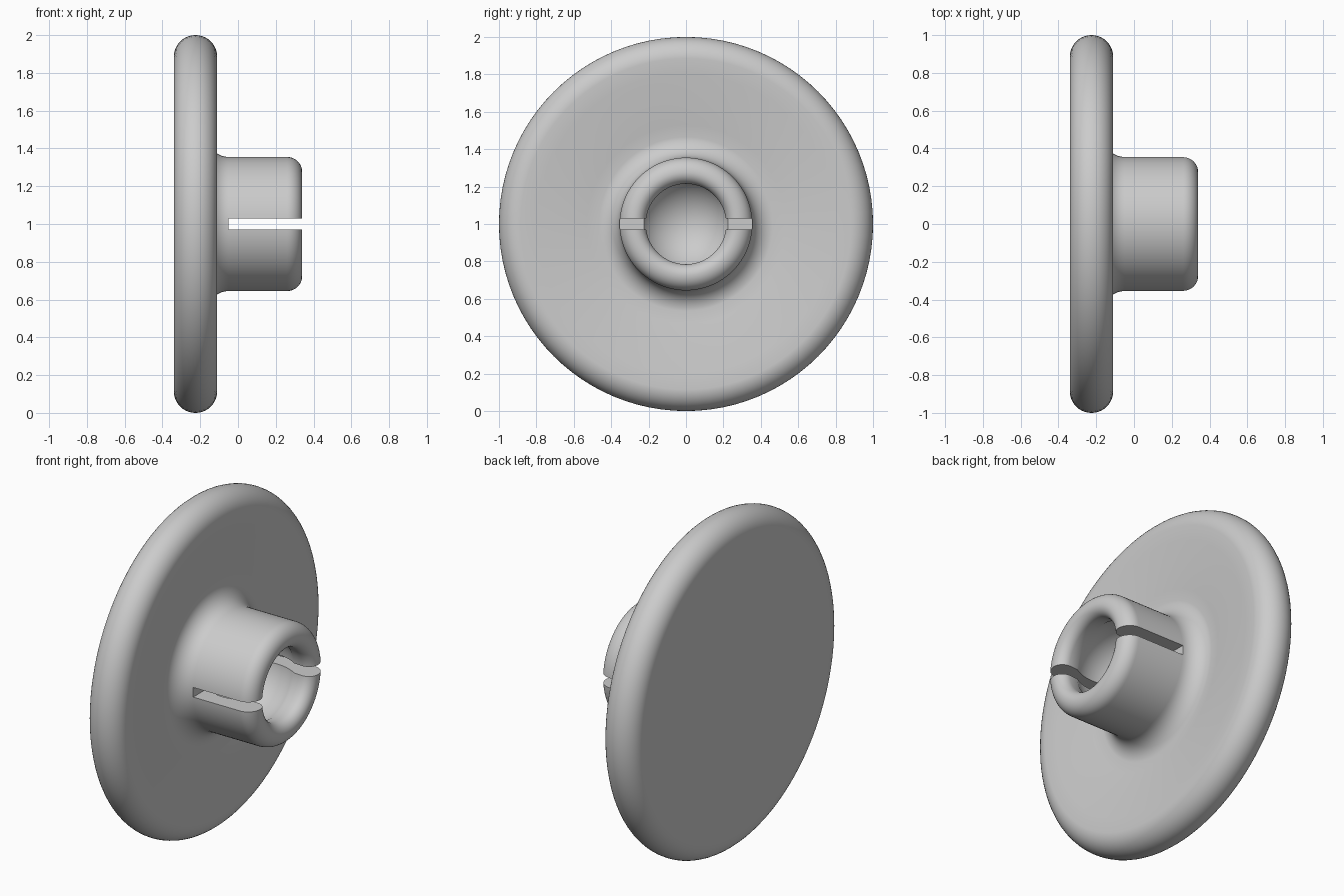
import bpy, bmesh
from math import sin, cos, pi, radians, atan2, sqrt
from mathutils import Matrix, Vector

if "Cube" in bpy.data.objects:
    bpy.data.objects.remove(bpy.data.objects["Cube"])

SEGMENTS = 96

grey = bpy.data.materials.new("light_grey")
grey.use_nodes = True
colour = (0.6, 0.6, 0.6, 1)
grey.diffuse_color = colour
grey.node_tree.nodes["Principled BSDF"].inputs["Base Color"].default_value = colour


def arc(x, r, radius, start, end, steps):
    """Points of an arc in the (axis, radius) plane, angles in degrees."""
    angles = [radians(start + (end - start) * i / steps) for i in range(steps + 1)]
    return [(x + radius * cos(a), r + radius * sin(a)) for a in angles]


def finish(bm, name):
    mesh = bpy.data.meshes.new(name)
    bm.to_mesh(mesh)
    bm.free()
    obj = bpy.data.objects.new(name, mesh)
    bpy.context.collection.objects.link(obj)
    mesh.materials.append(grey)
    return obj


# Profile: flat back, round rim, dished face, hub fillet, rolled lip, ball socket
ball_x, ball_r = 0.08, 0.26
mouth = 0.218
mouth_angle = atan2(mouth, sqrt(ball_r ** 2 - mouth ** 2)) * 180 / pi
profile = [(-0.34, 0), (-0.34, 0.6)]
profile += arc(-0.225, 0.885, 0.115, 180, 0, 20)
profile += [(-0.118, 0.8), (-0.135, 0.65), (-0.15, 0.53)]
profile += arc(-0.05, 0.465, 0.11, 180, 270, 10)
profile += arc(0.26, 0.275, 0.08, 90, 0, 10)
profile += arc(0.28, 0.275, 0.06, 0, -90, 10)
profile += arc(ball_x, 0, ball_r, mouth_angle, 180, 20)

# Revolved body about the x axis
bm = bmesh.new()
verts = [bm.verts.new((x, 0, max(r, 0))) for x, r in profile]
edges = [bm.edges.new(pair) for pair in zip(verts, verts[1:])]
bmesh.ops.spin(bm, geom=verts + edges, cent=(0, 0, 0), axis=(1, 0, 0),
               angle=2 * pi, steps=SEGMENTS)
bmesh.ops.remove_doubles(bm, verts=bm.verts, dist=0.0005)
bmesh.ops.recalc_face_normals(bm, faces=bm.faces)
bmesh.ops.translate(bm, verts=bm.verts, vec=(0, 0, 1))
body = finish(bm, "flanged_socket")

# Slot cutter through both sides of the hub
bm = bmesh.new()
slot = Matrix.Translation(Vector((0.2, 0, 1))) @ Matrix.Diagonal((0.5, 1, 0.058, 1))
bmesh.ops.create_cube(bm, size=1, matrix=slot)
cutter = finish(bm, "slot_cutter")
cutter.hide_render = True

cut = body.modifiers.new("slot", "BOOLEAN")
cut.object = cutter
cut.operation = "DIFFERENCE"
cut.solver = "EXACT"
bpy.ops.object.select_all(action="DESELECT")
bpy.context.view_layer.objects.active = body
body.select_set(True)
bpy.ops.object.modifier_apply(modifier=cut.name)
bpy.data.objects.remove(cutter)
bpy.ops.object.shade_smooth_by_angle(angle=radians(35))
